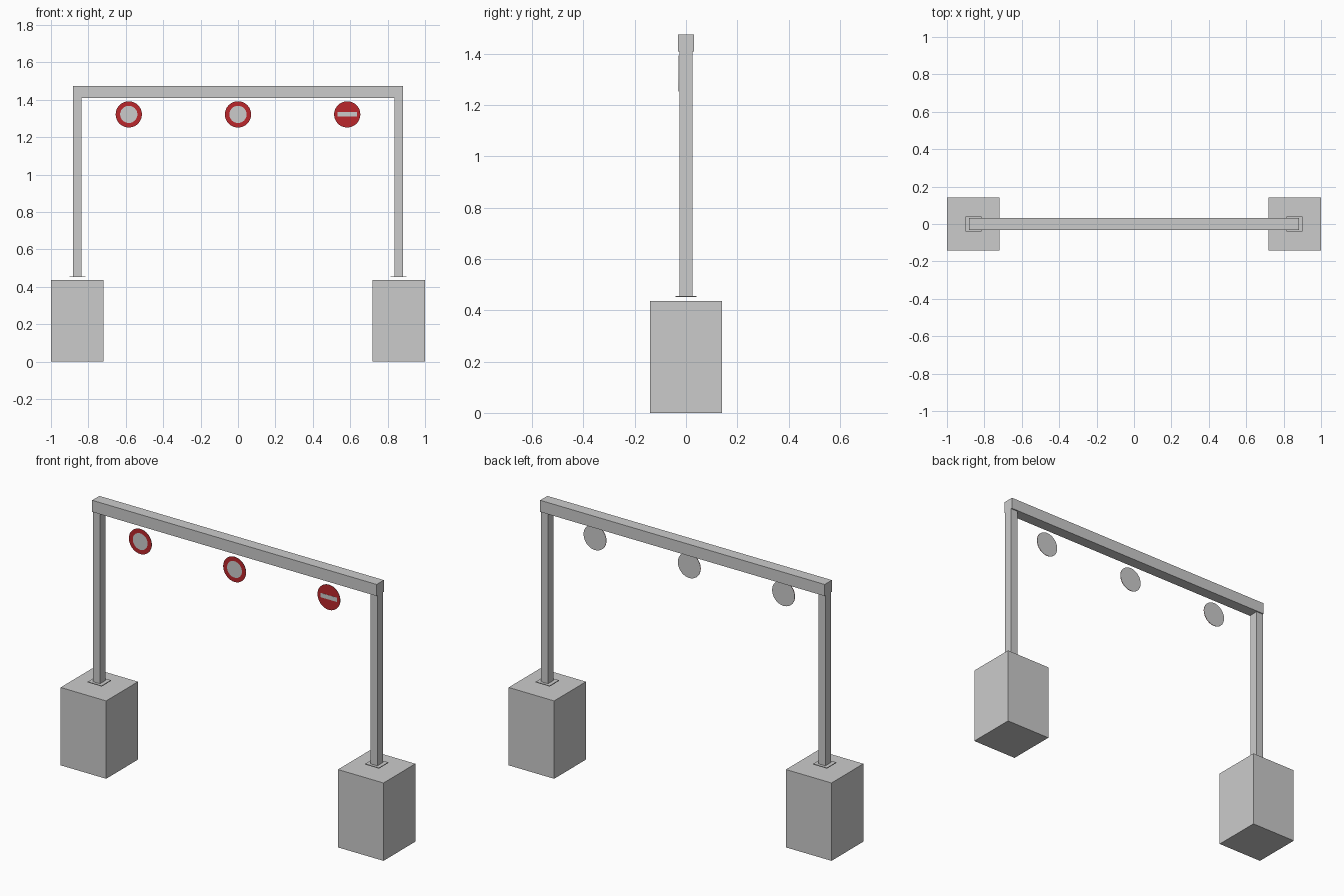
import bpy, bmesh, math

if "Cube" in bpy.data.objects:
    bpy.data.objects.remove(bpy.data.objects["Cube"])

red = bpy.data.materials.new("sign_red")
red.diffuse_color = (0.5, 0.02, 0.025, 1)
red.use_nodes = True
red.node_tree.nodes["Principled BSDF"].inputs["Base Color"].default_value = red.diffuse_color


def finish(name, bm, mat=None):
    mesh = bpy.data.meshes.new(name)
    bm.to_mesh(mesh)
    bm.free()
    obj = bpy.data.objects.new(name, mesh)
    bpy.context.collection.objects.link(obj)
    if mat:
        mesh.materials.append(mat)
    return obj


def box(name, x, y, z):
    """Box from (min, max) ranges on each axis."""
    bm = bmesh.new()
    bmesh.ops.create_cube(bm, size=1)
    for v in bm.verts:
        v.co = [r[0] + (c + 0.5) * (r[1] - r[0]) for c, r in zip(v.co, (x, y, z))]
    return finish(name, bm)


def disc(name, x, z, y, radius, inner=0.0, thick=0.0, mat=None, n=48):
    """Front-facing disc or ring, optionally extruded backwards."""
    bm = bmesh.new()

    def loop(r):
        return [bm.verts.new((x + r * math.cos(2 * math.pi * i / n), y,
                              z + r * math.sin(2 * math.pi * i / n))) for i in range(n)]
    outer = loop(radius)
    if inner:
        hole = loop(inner)
        for i in range(n):
            j = (i + 1) % n
            bm.faces.new((outer[i], outer[j], hole[j], hole[i]))
    else:
        bm.faces.new(outer)
    if thick:
        ext = bmesh.ops.extrude_face_region(bm, geom=bm.faces[:])
        verts = [g for g in ext["geom"] if isinstance(g, bmesh.types.BMVert)]
        bmesh.ops.translate(bm, verts=verts, vec=(0, thick, 0))
        bm.faces.ensure_lookup_table()
        if not any(len(f.verts) == n and abs(f.calc_center_median().y - y) < 1e-6 for f in bm.faces):
            bm.faces.new(outer)
        bmesh.ops.recalc_face_normals(bm, faces=bm.faces[:])
    return finish(name, bm, mat)


# Footings, base plates and posts on both sides
for side, s in (("left", -1), ("right", 1)):
    cx = 0.859 * s
    box(side + "_footing", (cx - 0.141, cx + 0.141), (-0.141, 0.141), (0, 0.436))
    box(side + "_base_plate", (cx - 0.043, cx + 0.043), (-0.041, 0.041), (0.452, 0.456))
    box(side + "_post", (cx - 0.022, cx + 0.022), (-0.025, 0.025), (0.456, 1.409))

# Overhead beam
box("beam", (-0.881, 0.881), (-0.032, 0.032), (1.409, 1.474))

# Hanging round signs: grey plate with red ring, or red face with a bar
SIGN_Z, SIGN_Y = 1.322, -0.03
for name, x in (("left", -0.584), ("middle", 0.0), ("right", 0.584)):
    disc(name + "_sign_plate", x, SIGN_Z, SIGN_Y, 0.07, thick=0.002)
    inner = 0 if name == "right" else 0.046
    disc(name + "_sign_face", x, SIGN_Z, SIGN_Y - 0.001, 0.07, inner, mat=red)
box("no_entry_bar", (0.584 - 0.052, 0.584 + 0.052), (-0.032, -0.0305),
    (SIGN_Z - 0.012, SIGN_Z + 0.012))
